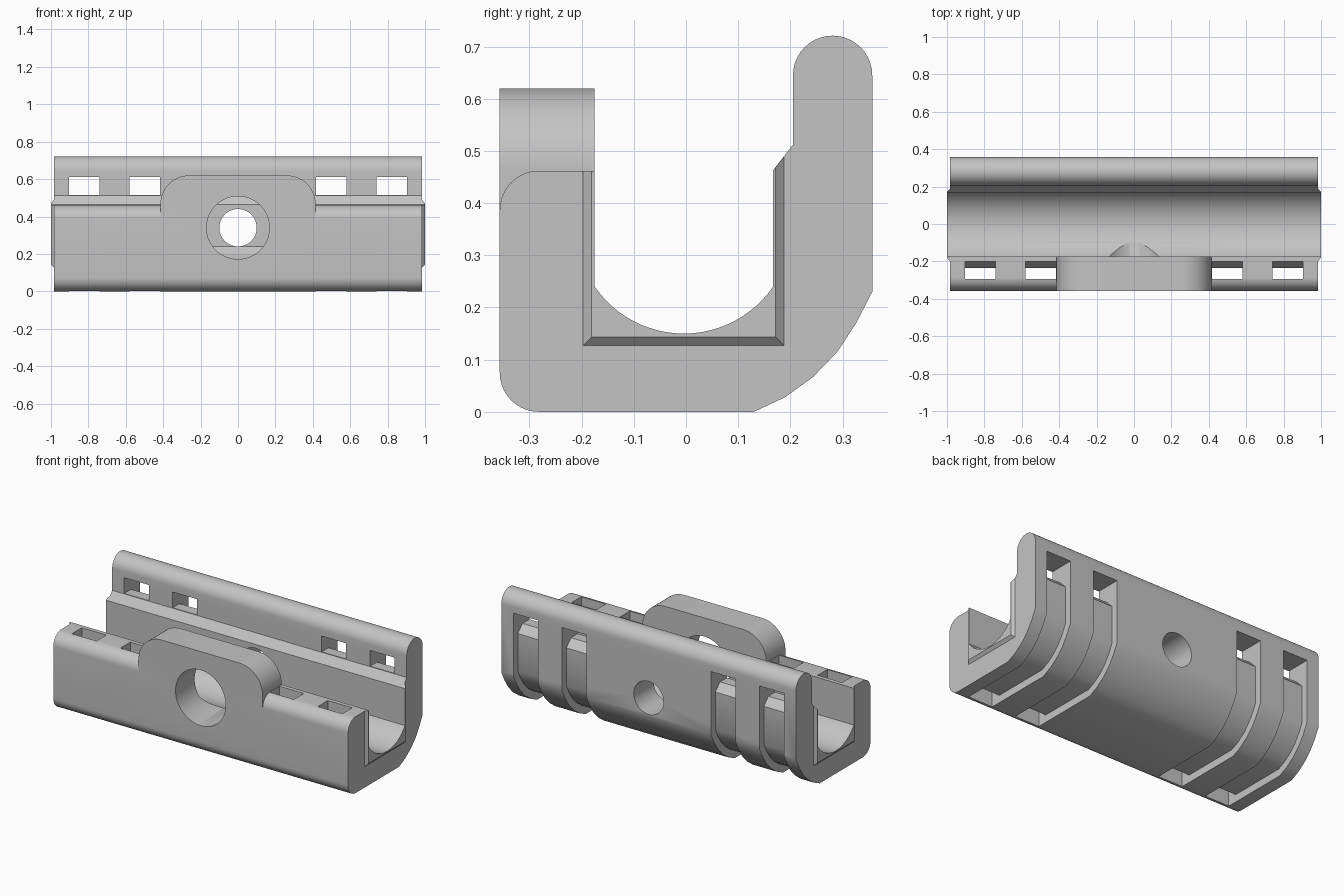
import bpy, bmesh, math
from mathutils import Vector

cube = bpy.data.objects.get("Cube")
if cube:
    bpy.data.objects.remove(cube, do_unlink=True)

grey = bpy.data.materials.new("light_grey")
grey.use_nodes = True
GREY = (0.55, 0.55, 0.55, 1)
grey.diffuse_color = GREY
grey.node_tree.nodes["Principled BSDF"].inputs["Base Color"].default_value = GREY


def arc(cx, cy, r, start, end, steps):
    """Points on a circular arc, angles in degrees."""
    angles = [math.radians(start + (end - start) * i / steps) for i in range(steps + 1)]
    return [(cx + r * math.cos(a), cy + r * math.sin(a)) for a in angles]


def loft(name, first, second):
    """Closed solid between two matching loops of 3D points."""
    bm = bmesh.new()
    a = [bm.verts.new(p) for p in first]
    b = [bm.verts.new(p) for p in second]
    bm.faces.new(a)
    bm.faces.new(b[::-1])
    n = len(a)
    for i in range(n):
        j = (i + 1) % n
        bm.faces.new((a[j], a[i], b[i], b[j]))
    bmesh.ops.recalc_face_normals(bm, faces=bm.faces)
    mesh = bpy.data.meshes.new(name)
    bm.to_mesh(mesh)
    bm.free()
    mesh.materials.append(grey)
    obj = bpy.data.objects.new(name, mesh)
    bpy.context.collection.objects.link(obj)
    return obj


def along_x(name, profile, x0, x1):
    return loft(name, [(x0, y, z) for y, z in profile], [(x1, y, z) for y, z in profile])


def along_y(name, profile, y0, y1):
    return loft(name, [(x, y0, z) for x, z in profile], [(x, y1, z) for x, z in profile])


def select(obj):
    bpy.ops.object.select_all(action='DESELECT')
    obj.select_set(True)
    bpy.context.view_layer.objects.active = obj


def combine(target, tool, operation):
    """Apply a boolean and delete the tool object."""
    tool.hide_render = True
    mod = target.modifiers.new("combine", 'BOOLEAN')
    mod.operation = operation
    mod.solver = 'EXACT'
    mod.object = tool
    select(target)
    bpy.ops.object.modifier_apply(modifier=mod.name)
    bpy.data.objects.remove(tool, do_unlink=True)


# Shared dimensions
HALF = 0.985
FRONT, INNER_FRONT, INNER_BACK, BACK = -0.357, -0.175, 0.167, 0.357
WALL_TOP = 0.462
HOLE_Z = 0.34
channel = arc(-0.004, 0.3575, 0.2075, -34.5, -145.5, 24)

# Main trough: rounded front wall, curved floor, tall rounded back wall
profile = (
    arc(FRONT + 0.075, 0.075, 0.075, 180, 270, 10)
    + [(0.13, 0), (0.19, 0.028), (0.245, 0.068), (0.29, 0.115), (0.325, 0.168), (BACK, 0.23)]
    + arc(0.281, 0.645, 0.076, 0, 180, 20)
    + [(0.205, 0.512), (INNER_BACK, 0.463)]
    + channel
    + [(INNER_FRONT, WALL_TOP)]
    + arc(FRONT + 0.075, WALL_TOP - 0.075, 0.075, 90, 180, 10)
)
body = along_x("trough_body", profile, -HALF, HALF)

# Raised rounded tab on the front wall
tab = along_y(
    "front_tab",
    [(-0.415, 0.3), (0.415, 0.3)] + arc(0.26, 0.465, 0.155, 0, 90, 14)
    + arc(-0.26, 0.465, 0.155, 90, 180, 14),
    FRONT, INNER_FRONT)
combine(body, tab, 'UNION')

# Wide bore through the front, narrow hole through the back
combine(body, along_y("bore_cutter", arc(0, HOLE_Z, 0.168, 0, 355, 71), -0.6, 0.05), 'DIFFERENCE')
combine(body, along_y("hole_cutter", arc(0, HOLE_Z, 0.1, 0, 352.5, 47), 0.03, 0.6), 'DIFFERENCE')

# Strap paths: back window, groove around the outside, slot up the front wall
strap = [
    (0.1, 0.61), (0.5, 0.61), (0.5, -0.1), (-0.293, -0.1), (-0.293, 0.8), (-0.2, 0.8),
    (-0.2, 0.12), (-0.235, 0.06), (-0.235, 0.045),
    (0.12, 0.045), (0.17, 0.068), (0.22, 0.104), (0.258, 0.145), (0.288, 0.19), (0.314, 0.243),
    (0.314, 0.47), (0.27, 0.515), (0.1, 0.515),
]
for side in (-1, 1):
    for centre in (0.4985, 0.8225):
        x = side * centre
        combine(body, along_x("strap_cutter", strap, x - 0.082, x + 0.082), 'DIFFERENCE')

# Bevelled lips of the inner liner at both ends
base = [(-0.197, WALL_TOP), (-0.197, 0.127), (0.188, 0.127), (0.188, 0.489), (INNER_BACK, 0.463)]
tip = [(-0.181, WALL_TOP), (-0.181, 0.143), (0.172, 0.143), (0.172, 0.469), (INNER_BACK, 0.463)]
rest = channel + [(INNER_FRONT, WALL_TOP)]
parts = [body]
for side, label in ((-1, "right"), (1, "left")):
    parts.append(loft(
        label + "_end_lip",
        [(side * HALF, y, z) for y, z in base + rest],
        [(side, y, z) for y, z in tip + rest]))

# Smooth curves, crisp corners
for part in parts:
    select(part)
    bpy.ops.object.shade_smooth_by_angle(angle=math.radians(30))
